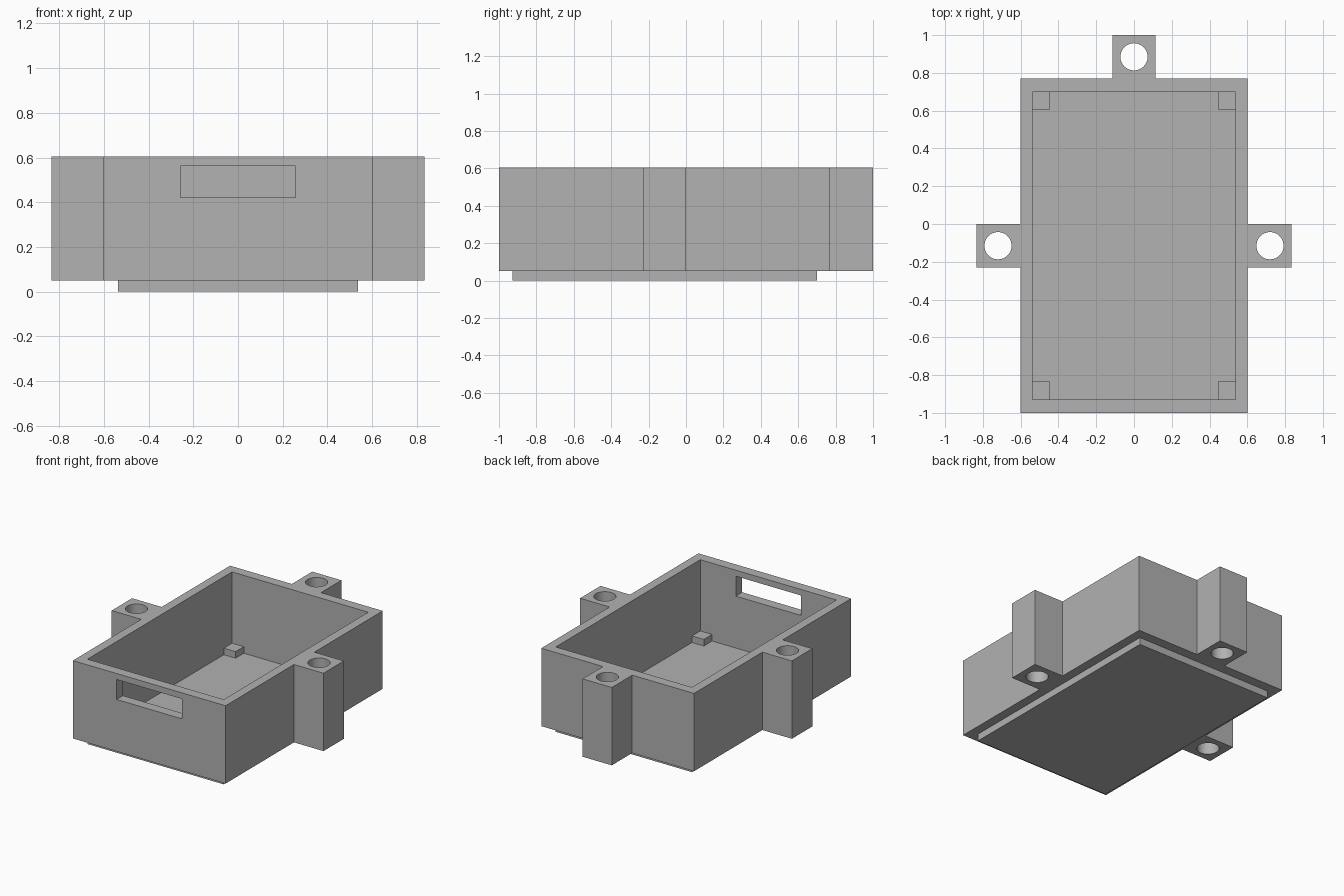
import bpy
import bmesh
from mathutils import Matrix, Vector

if "Cube" in bpy.data.objects:
    bpy.data.objects.remove(bpy.data.objects["Cube"], do_unlink=True)

# Key sizes
BASE, TOP = 0.05, 0.605
OUT_X, FRONT, BACK = 0.602, -1.0, 0.77
IN_X, IN_FRONT, IN_BACK = 0.537, -0.928, 0.70
TAB_X, TAB_Y = 0.835, (-0.23, 0.0)
BACK_TAB = 0.115
POST = 0.093

grey = bpy.data.materials.new("plain grey")
grey.use_nodes = True
colour = (0.445, 0.445, 0.445, 1)
grey.diffuse_color = colour
grey.node_tree.nodes["Principled BSDF"].inputs["Base Color"].default_value = colour


def make(name, bm):
    bmesh.ops.recalc_face_normals(bm, faces=bm.faces[:])
    mesh = bpy.data.meshes.new(name)
    bm.to_mesh(mesh)
    bm.free()
    mesh.materials.append(grey)
    obj = bpy.data.objects.new(name, mesh)
    bpy.context.collection.objects.link(obj)
    return obj


def box(name, low, high):
    low, high = Vector(low), Vector(high)
    bm = bmesh.new()
    bmesh.ops.create_cube(bm, size=1, matrix=Matrix.Translation((low + high) / 2)
                          @ Matrix.Diagonal((*(high - low), 1)))
    return make(name, bm)


def cylinder(name, x, y, radius):
    bm = bmesh.new()
    bmesh.ops.create_cone(bm, cap_ends=True, segments=48, radius1=radius, radius2=radius,
                          depth=2, matrix=Matrix.Translation((x, y, 0.3)))
    return make(name, bm)


def cut(target, cutter):
    cutter.hide_render = True
    mod = target.modifiers.new("cut", "BOOLEAN")
    mod.operation, mod.solver, mod.object = "DIFFERENCE", "EXACT", cutter
    bpy.ops.object.select_all(action="DESELECT")
    bpy.context.view_layer.objects.active = target
    target.select_set(True)
    bpy.ops.object.modifier_apply(modifier=mod.name)
    bpy.data.objects.remove(cutter, do_unlink=True)


# Case: mirrored outline with three mounting tabs, extruded upward
half = [(OUT_X, FRONT), (OUT_X, TAB_Y[0]), (TAB_X, TAB_Y[0]), (TAB_X, TAB_Y[1]),
        (OUT_X, TAB_Y[1]), (OUT_X, BACK), (BACK_TAB, BACK), (BACK_TAB, 1.0)]
outline = half + [(-x, y) for x, y in reversed(half)]
bm = bmesh.new()
face = bm.faces.new([bm.verts.new((x, y, BASE)) for x, y in outline])
ext = bmesh.ops.extrude_face_region(bm, geom=[face])
bmesh.ops.translate(bm, vec=(0, 0, TOP - BASE),
                    verts=[v for v in ext["geom"] if isinstance(v, bmesh.types.BMVert)])
case = make("case_walls", bm)

# Open interior, front slot and screw holes
cut(case, box("interior_cutter", (-IN_X, IN_FRONT, -0.2), (IN_X, IN_BACK, 1)))
cut(case, box("slot_cutter", (-0.257, FRONT - 0.1, 0.42), (0.257, IN_FRONT + 0.1, 0.562)))
for x, y in [(-0.72, -0.115), (0.72, -0.115), (0, 0.885)]:
    cut(case, cylinder("screw_hole_cutter", x, y, 0.072))
bpy.ops.object.shade_smooth_by_angle()

# Floor plate standing proud below the walls
box("floor_plate", (-IN_X, IN_FRONT, 0), (IN_X, IN_BACK, BASE))

# Corner support blocks on the floor
for side, sx in (("right", -1), ("left", 1)):
    for end, y in (("front", IN_FRONT), ("back", IN_BACK - POST)):
        x = sorted((sx * IN_X, sx * (IN_X - POST)))
        box(f"{end}_{side}_support", (x[0], y, BASE), (x[1], y + POST, BASE + 0.047))
